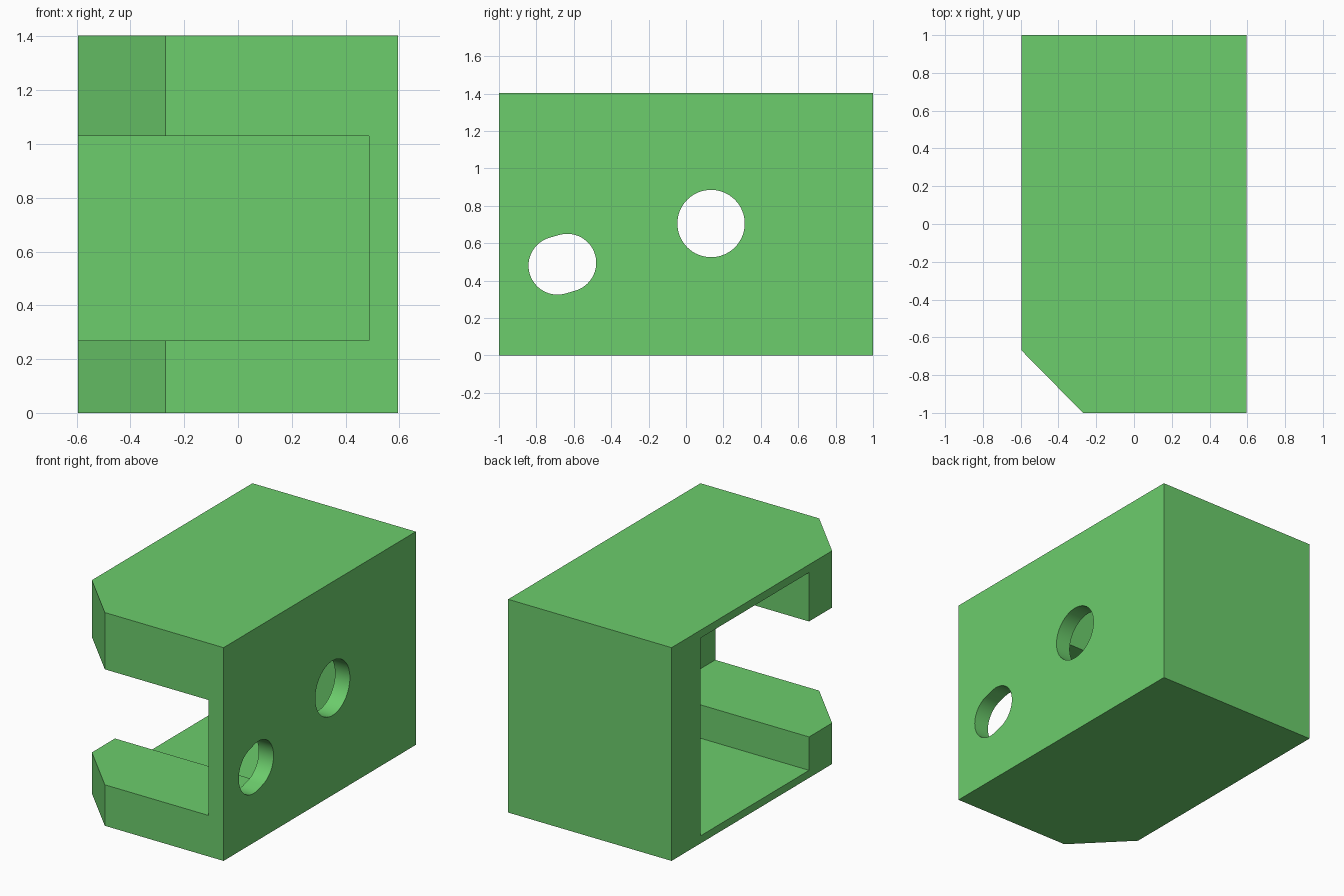
import bpy, bmesh, math

if "Cube" in bpy.data.objects:
    bpy.data.objects.remove(bpy.data.objects["Cube"])

HX, H = 0.595, 1.404          # half width, height
WALL_X = 0.487                # inner face of the right wall

green = bpy.data.materials.new("green")
green.diffuse_color = (0.15, 0.61, 0.15, 1)
green.use_nodes = True
green.node_tree.nodes["Principled BSDF"].inputs["Base Color"].default_value = green.diffuse_color


def prism(name, points, depth):
    """Extrude a closed 3D outline along the depth vector."""
    bm = bmesh.new()
    face = bm.faces.new([bm.verts.new(p) for p in points])
    ext = bmesh.ops.extrude_face_region(bm, geom=[face])
    bmesh.ops.translate(bm, vec=depth, verts=[
        v for v in ext["geom"] if isinstance(v, bmesh.types.BMVert)])
    bmesh.ops.recalc_face_normals(bm, faces=bm.faces)
    me = bpy.data.meshes.new(name)
    bm.to_mesh(me)
    bm.free()
    me.materials.append(green)
    ob = bpy.data.objects.new(name, me)
    bpy.context.collection.objects.link(ob)
    return ob


def block(name, x0, x1, y0, y1, z0, z1):
    return prism(name, [(x0, y0, z0), (x1, y0, z0), (x1, y1, z0), (x0, y1, z0)],
                 (0, 0, z1 - z0))


def slot(name, a, b, r, n=32):
    """Rounded slot between centres a and b (y, z), running along x."""
    ang = math.atan2(b[1] - a[1], b[0] - a[0])
    pts = []
    for c, start in ((b, ang - math.pi / 2), (a, ang + math.pi / 2)):
        for i in range(n + 1):
            t = start + math.pi * i / n
            pts.append((0.4, c[0] + r * math.cos(t), c[1] + r * math.sin(t)))
    return prism(name, pts, (0.4, 0, 0))


def round_hole(name, c, r, n=64):
    return prism(name, [(0.4, c[0] + r * math.cos(2 * math.pi * i / n),
                         c[1] + r * math.sin(2 * math.pi * i / n))
                        for i in range(n)], (0.4, 0, 0))


# Housing body with one chamfered front corner
body = prism("housing", [(-0.27, -1, 0), (HX, -1, 0), (HX, 1, 0),
                         (-HX, 1, 0), (-HX, -0.67, 0)], (0, 0, H))

# Cavity, front opening and the two holes in the right wall
cutters = [
    block("cavity_cutter", -0.8, WALL_X, -0.43, 0.70, 0.05, 1.352),
    block("front_slot_cutter", -0.8, WALL_X, -1.2, 0.0, 0.27, 1.03),
    round_hole("round_hole_cutter", (0.134, 0.705), 0.18),
    slot("oblong_hole_cutter", (-0.687, 0.48), (-0.635, 0.495), 0.155),
]
bpy.context.view_layer.objects.active = body
body.select_set(True)
for c in cutters:
    mod = body.modifiers.new(c.name, 'BOOLEAN')
    mod.operation = 'DIFFERENCE'
    mod.solver = 'EXACT'
    mod.object = c
    bpy.ops.object.modifier_apply(modifier=mod.name)
    bpy.data.objects.remove(c)

# Smooth hole walls, sharp edges elsewhere
bpy.ops.object.shade_smooth_by_angle(angle=math.radians(30))
